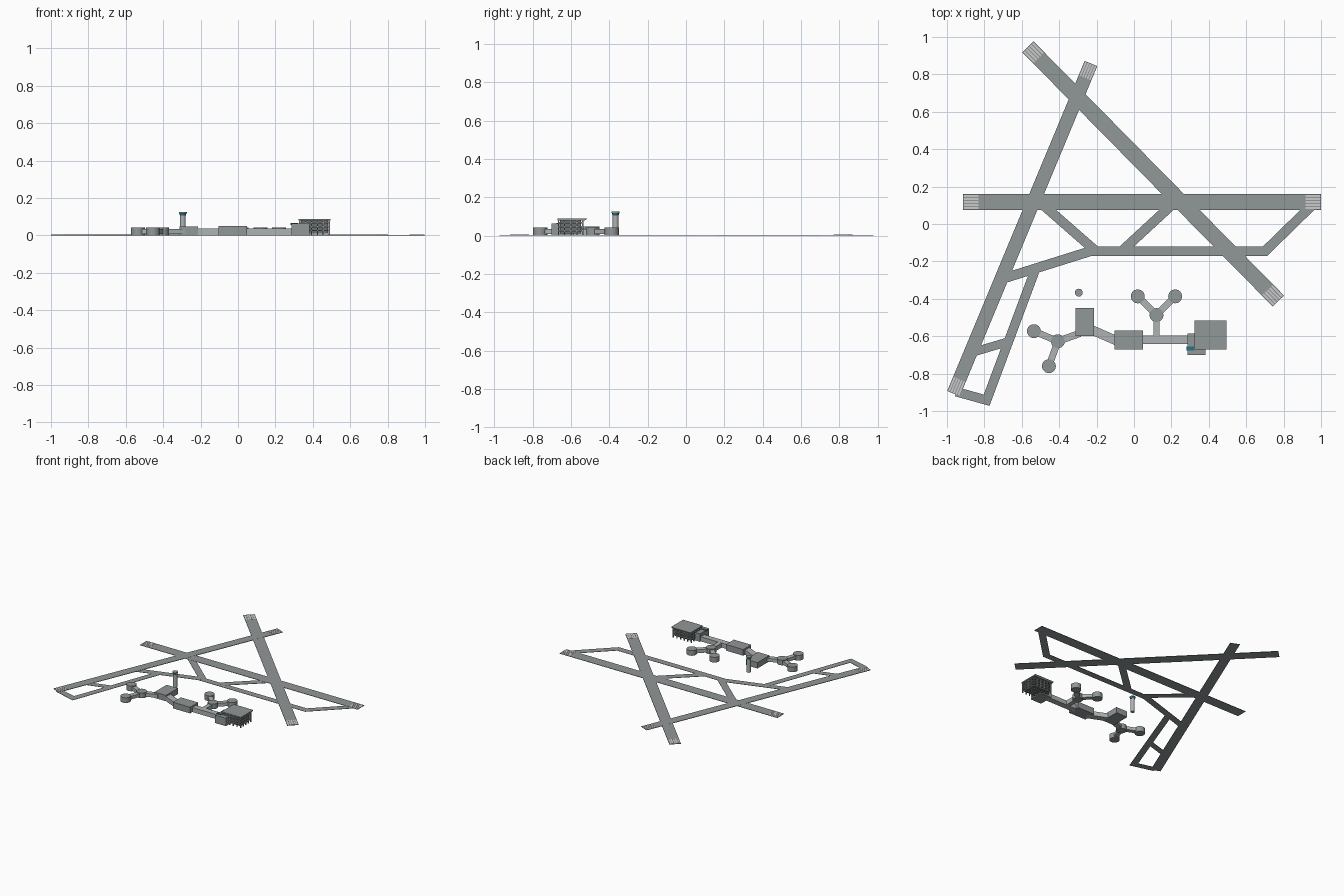
import bpy, bmesh, math
from mathutils import Vector

if "Cube" in bpy.data.objects:
    bpy.data.objects.remove(bpy.data.objects["Cube"])


def material(name, col):
    m = bpy.data.materials.new(name)
    m.diffuse_color = col
    m.use_nodes = True
    m.node_tree.nodes["Principled BSDF"].inputs["Base Color"].default_value = m.diffuse_color
    return m


GLASS = material("teal_glass", (0.02, 0.17, 0.23, 1))
PAINT = material("pale_paint", (0.66, 0.67, 0.65, 1))
ASPHALT = material("asphalt_grey", (0.285, 0.31, 0.31, 1))
WALL = material("wall_grey", (0.285, 0.31, 0.31, 1))
LIGHT = material("corridor_grey", (0.43, 0.45, 0.45, 1))
DARK = material("parking_shadow", (0.15, 0.165, 0.165, 1))


def finish(name, bm, mat):
    bmesh.ops.recalc_face_normals(bm, faces=bm.faces)
    me = bpy.data.meshes.new(name)
    bm.to_mesh(me)
    bm.free()
    ob = bpy.data.objects.new(name, me)
    bpy.context.collection.objects.link(ob)
    me.materials.append(mat)
    return ob


def add_box(bm, x0, x1, y0, y1, z0, z1):
    r = bmesh.ops.create_cube(bm, size=1)
    for v in r["verts"]:
        v.co = Vector((x0 + (v.co.x + .5) * (x1 - x0),
                       y0 + (v.co.y + .5) * (y1 - y0),
                       z0 + (v.co.z + .5) * (z1 - z0)))


def box(name, *dims, mat=WALL):
    bm = bmesh.new()
    add_box(bm, *dims)
    return finish(name, bm, mat)


def add_ribbon(bm, pts, w, z0, z1):
    # flat strip with mitred corners along a path
    pts = [Vector(p) for p in pts]
    dirs = [(b - a).normalized() for a, b in zip(pts, pts[1:])]
    norms = [Vector((-d.y, d.x)) for d in dirs]
    rings = []
    for i, p in enumerate(pts):
        a, b = norms[max(i - 1, 0)], norms[min(i, len(norms) - 1)]
        off = (a + b) / (1 + a.dot(b)) * w / 2
        rings.append([bm.verts.new((*q, z)) for q, z in
                      ((p + off, z0), (p - off, z0), (p - off, z1), (p + off, z1))])
    for a, b in zip(rings, rings[1:]):
        for k in range(4):
            bm.faces.new((a[k], a[(k + 1) % 4], b[(k + 1) % 4], b[k]))
    bm.faces.new(rings[0])
    bm.faces.new(rings[-1])


def ribbon(name, pts, w, z0, z1, mat=ASPHALT):
    bm = bmesh.new()
    add_ribbon(bm, pts, w, z0, z1)
    return finish(name, bm, mat)


def cylinder(name, x, y, z0, z1, r0, r1=None, mat=WALL, n=32):
    bm = bmesh.new()
    bmesh.ops.create_cone(bm, cap_ends=True, segments=n, radius1=r0,
                          radius2=r0 if r1 is None else r1, depth=z1 - z0)
    bmesh.ops.translate(bm, verts=bm.verts, vec=(x, y, (z0 + z1) / 2))
    for f in bm.faces:
        f.smooth = len(f.verts) == 4
    for e in bm.edges:
        e.smooth = all(len(f.verts) == 4 for f in e.link_faces)
    return finish(name, bm, mat)


# Runways with painted threshold bars at both ends
runways = {
    "runway_east_west": ((-.915, .117), (1.0, .117), .085),
    "runway_northwest": ((-.567, .947), (.772, -.412), .084),
    "runway_northeast": ((-.23, .858), (-.965, -.907), .073),
}
for i, (name, (a, b, w)) in enumerate(runways.items()):
    top = .003 + i * .0003
    ribbon(name, (a, b), w, 0, top)
    bm = bmesh.new()
    for p, q in ((a, b), (b, a)):
        p, q = Vector(p), Vector(q)
        d = (q - p).normalized()
        n = Vector((-d.y, d.x))
        for k in range(-2, 3):
            s = p + n * k * w * .19 + d * .003
            add_ribbon(bm, (s, s + d * .08), w * .12, top - .001, top + .001)
    finish(name + "_threshold_bars", bm, PAINT)

# Taxiways
taxiways = [
    ([(.95, .098), (.70, -.146), (-.235, -.146), (-.70, -.292)], .052),
    ([(-.49, .105), (-.21, -.14)], .052),
    ([(.20, .10), (-.06, -.14)], .052),
    ([(-.53, -.25), (-.788, -.942), (-.95, -.897)], .05),
    ([(-.86, -.685), (-.675, -.63)], .046),
]
for i, (pts, w) in enumerate(taxiways):
    ribbon(f"taxiway_{i + 1}", pts, w, 0, .002 + i * .0001)

# Round gate pods
pods = [(-.535, -.573), (-.407, -.627), (-.455, -.76),
        (.12, -.487), (.02, -.387), (.22, -.387)]
for i, (x, y) in enumerate(pods):
    cylinder(f"gate_pod_{i + 1}", x, y, 0, .041, .037)

# Corridors linking pods and halls
links = [
    (pods[1], pods[0], .036), (pods[1], pods[2], .036),
    (pods[1], (-.29, -.585), .038), (pods[3], pods[4], .036),
    (pods[3], pods[5], .036), (pods[3], (.12, -.62), .034),
    ((-.24, -.56), (-.08, -.63), .05), ((.03, -.618), (.30, -.618), .046),
]
for i, (a, b, w) in enumerate(links):
    ribbon(f"corridor_{i + 1}", (a, b), w, .008 if i < 5 else 0,
           .034 + i * .0003, LIGHT)

# Terminal halls
box("west_hall", -.313, -.213, -.60, -.45, 0, .047)
box("central_hall", -.104, .048, -.67, -.57, 0, .049)
box("east_hall", .287, .383, -.70, -.585, 0, .063)
box("east_hall_window", .282, .322, -.676, -.656, .056, .066, mat=GLASS)

# Parking deck: floors on a grid of columns round a shaded core
box("parking_core", .336, .482, -.657, -.547, .010, .080, mat=DARK)
bm = bmesh.new()
for z in (.022, .043, .064):
    add_box(bm, .326, .492, -.668, -.535, z, z + .006)
finish("parking_floors", bm, WALL)
bm = bmesh.new()
for i in range(6):
    for j in range(5):
        x, y = .326 + i * .0317, -.668 + j * .0315
        add_box(bm, x, x + .007, y, y + .007, 0, .081)
finish("parking_columns", bm, WALL)
roof = box("parking_roof", .323, .495, -.67, -.515, .079, .088)
for v in roof.data.vertices:
    if v.co.y > -.6 and v.co.z < .083:
        v.co.y -= .012

# Control tower
tx, ty = -.295, -.367
cylinder("tower_shaft", tx, ty, 0, .108, .015, mat=LIGHT)
cylinder("tower_cab_glass", tx, ty, .106, .119, .016, .020, mat=GLASS)
cylinder("tower_roof", tx, ty, .119, .125, .021)
